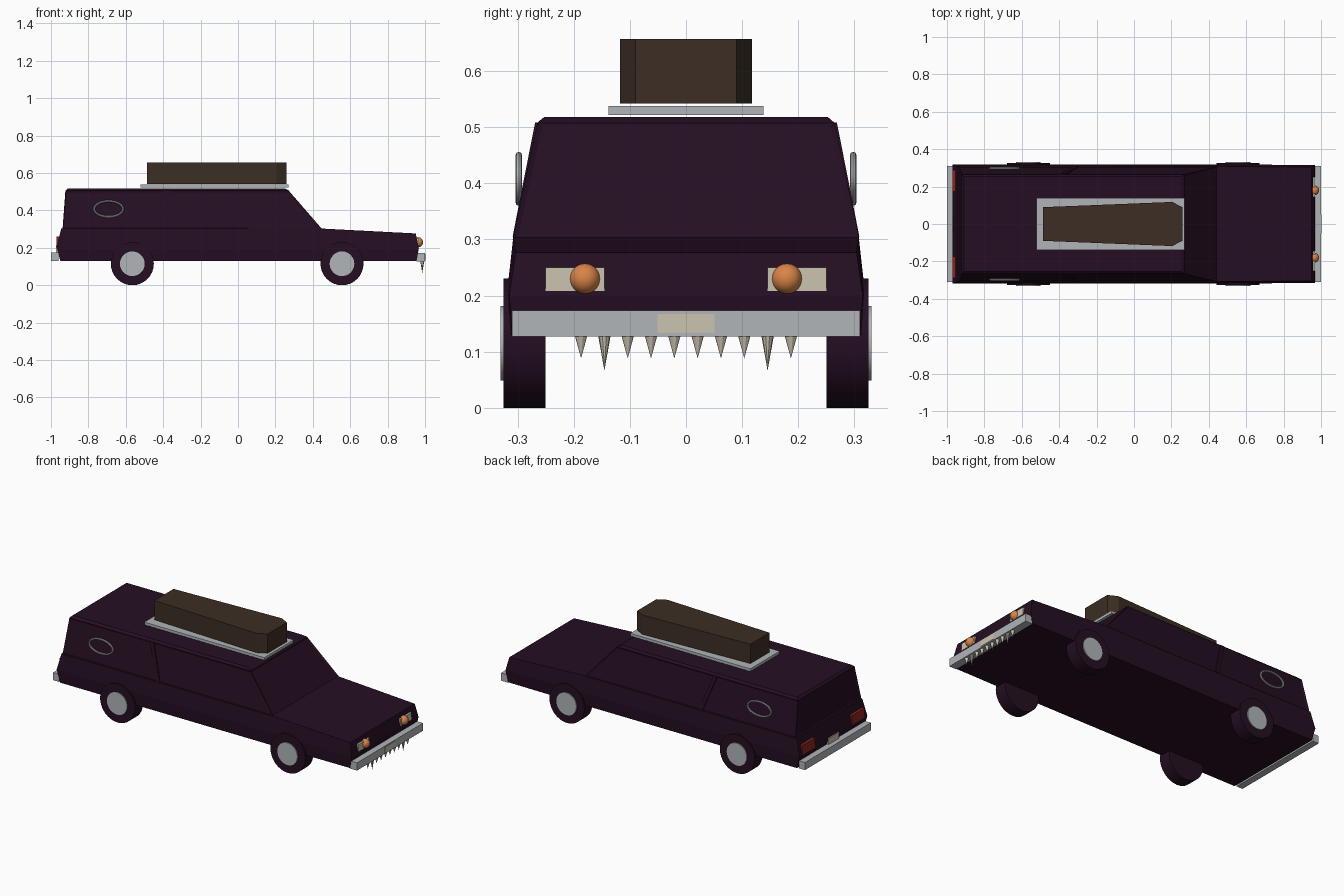
import bpy, bmesh, math
from mathutils import Vector

if "Cube" in bpy.data.objects:
    bpy.data.objects.remove(bpy.data.objects["Cube"])


def mat(name, rgb):
    m = bpy.data.materials.new(name)
    m.diffuse_color = (*rgb, 1)
    m.use_nodes = True
    m.node_tree.nodes["Principled BSDF"].inputs["Base Color"].default_value = m.diffuse_color
    return m


PURPLE = mat("dark purple paint", (0.018, 0.0045, 0.016))
CHROME = mat("grey metal", (0.44, 0.46, 0.48))
WOOD = mat("dark wood", (0.045, 0.027, 0.017))
IVORY = mat("ivory", (0.60, 0.55, 0.44))
ORANGE = mat("orange lamp", (0.70, 0.23, 0.065))
RED = mat("red lamp", (0.27, 0.018, 0.013))


def finish(bm, name, material, smooth=False):
    bmesh.ops.recalc_face_normals(bm, faces=bm.faces)
    me = bpy.data.meshes.new(name)
    bm.to_mesh(me)
    bm.free()
    ob = bpy.data.objects.new(name, me)
    bpy.context.collection.objects.link(ob)
    me.materials.append(material)
    if smooth:
        bpy.ops.object.select_all(action='DESELECT')
        ob.select_set(True)
        bpy.context.view_layer.objects.active = ob
        bpy.ops.object.shade_smooth_by_angle(angle=math.radians(40))
    return ob


def box(name, x, y, z, material):
    bm = bmesh.new()
    bmesh.ops.create_cube(bm, size=1)
    for v in bm.verts:
        v.co = [r[0] if c < 0 else r[1] for c, r in zip(v.co, (x, y, z))]
    return finish(bm, name, material)


def disc(name, x, y, z, r, depth, material, n=32):
    bm = bmesh.new()
    bmesh.ops.create_cone(bm, cap_ends=True, segments=n, radius1=r, radius2=r, depth=depth)
    for v in bm.verts:
        v.co = (x + v.co.x, y + v.co.z, z + v.co.y)
    return finish(bm, name, material, True)


def prism(name, outline, z0, z1, material):
    bm = bmesh.new()
    f = bm.faces.new([bm.verts.new((x, y, z0)) for x, y in outline])
    r = bmesh.ops.extrude_face_region(bm, geom=[f])
    for v in r["geom"]:
        if isinstance(v, bmesh.types.BMVert):
            v.co.z = z1
    return finish(bm, name, material)


# Lower body: stacked rings (rear x, front x, half width, z rear/middle, z front)
bm = bmesh.new()
rings = []
for xr, xf, w, z, zf in [(-0.95, 0.955, 0.314, 0.13, 0.13),
                         (-0.97, 0.967, 0.319, 0.205, 0.20),
                         (-0.945, 0.95, 0.308, 0.303, 0.277)]:
    pts = [(xr, -w, z), (0.45, -w, z), (xf, -w + 0.004, zf),
           (xf, w - 0.004, zf), (0.45, w, z), (xr, w, z)]
    rings.append([bm.verts.new(p) for p in pts])
for a, b in zip(rings, rings[1:]):
    for i in range(6):
        j = (i + 1) % 6
        bm.faces.new((a[i], a[j], b[j], b[i]))
for r in (rings[0], rings[-1]):
    bm.faces.new((r[0], r[1], r[4], r[5]))
    bm.faces.new((r[1], r[2], r[3], r[4]))
finish(bm, "lower_body", PURPLE)

# Cabin with bevelled roof edge and recessed glass areas
bm = bmesh.new()
bmesh.ops.create_cube(bm, size=2)
for v in bm.verts:
    top, fwd = v.co.z > 0, v.co.x > 0
    v.co = (((0.262 if top else 0.45) if fwd else (-0.922 if top else -0.938)),
            v.co.y * (0.265 if top else 0.309), 0.518 if top else 0.30)
roof_edges = [e for e in bm.edges if all(v.co.z > 0.5 for v in e.verts)]
bmesh.ops.bevel(bm, geom=roof_edges, offset=0.012, segments=1, affect='EDGES')
bm.normal_update()
walls = [f for f in bm.faces if abs(f.normal.z) < 0.8 and f.calc_area() > 0.05]
bmesh.ops.inset_individual(bm, faces=walls, thickness=0.012, depth=-0.005)
finish(bm, "cabin", PURPLE)

# Slanted side pillars
for s in (-1, 1):
    bm = bmesh.new()
    bmesh.ops.create_cube(bm, size=2)
    for v in bm.verts:
        top = v.co.z > 0
        v.co = ((-0.38 if top else -0.312) + v.co.x * 0.012,
                s * ((0.265 if top else 0.305) + v.co.y * 0.004),
                0.508 if top else 0.305)
    finish(bm, "side_pillar", PURPLE)

# Wheels and hubcaps
for x in (-0.565, 0.556):
    for s in (-1, 1):
        disc("wheel", x, s * 0.2875, 0.115, 0.115, 0.075, PURPLE)
        disc("hubcap", x, s * 0.327, 0.115, 0.066, 0.007, CHROME)

# Bumpers and number plates
box("front_bumper", (0.955, 1.0), (-0.31, 0.31), (0.127, 0.173), CHROME)
box("rear_bumper", (-1.0, -0.96), (-0.31, 0.31), (0.13, 0.175), CHROME)
box("front_plate", (0.996, 1.002), (-0.051, 0.051), (0.133, 0.167), IVORY)
box("rear_plate", (-0.973, -0.96), (-0.05, 0.05), (0.175, 0.212), IVORY)

# Lamps on both sides
for s in (-1, 1):
    box("headlamp_panel", (0.952, 0.967), sorted((s * 0.145, s * 0.25)), (0.208, 0.25), IVORY)
    box("tail_lamp", (-0.971, -0.955), sorted((s * 0.175, s * 0.29)), (0.205, 0.262), RED)
    bm = bmesh.new()
    bmesh.ops.create_uvsphere(bm, u_segments=24, v_segments=14, radius=0.027)
    bmesh.ops.translate(bm, verts=bm.verts, vec=(0.963, s * 0.18, 0.23))
    finish(bm, "headlamp_bulb", ORANGE, True)

# Teeth under the front bumper
for i in range(10):
    h = 0.062 if i in (1, 8) else 0.04
    bm = bmesh.new()
    bmesh.ops.create_cone(bm, cap_ends=True, segments=10, radius1=0, radius2=0.011, depth=h)
    bmesh.ops.translate(bm, verts=bm.verts, vec=(0.985, -0.187 + i * 0.04155, 0.128 - h / 2))
    finish(bm, "tooth", IVORY)

# Oval rings on the rear quarters
for s in (-1, 1):
    bm = bmesh.new()
    n, m = 32, 8
    grid = []
    for i in range(n):
        a = 2 * math.pi * i / n
        grid.append([])
        for j in range(m):
            b = 2 * math.pi * j / m
            k = 0.006 * math.cos(b)
            grid[i].append(bm.verts.new((-0.692 + (0.077 + k) * math.cos(a),
                                         s * (0.298 + 0.006 * math.sin(b)),
                                         0.408 + (0.042 + k) * math.sin(a))))
    for i in range(n):
        for j in range(m):
            p, q = (i + 1) % n, (j + 1) % m
            bm.faces.new((grid[i][j], grid[p][j], grid[p][q], grid[i][q]))
    finish(bm, "oval_ring", CHROME, True)

# Roof rack and coffin
box("roof_rack", (-0.52, 0.27), (-0.138, 0.138), (0.522, 0.538), CHROME)
half = [(-0.487, 0.09), (0.205, 0.118), (0.258, 0.09)]
prism("coffin", half + [(x, -y) for x, y in reversed(half)], 0.542, 0.657, WOOD)
